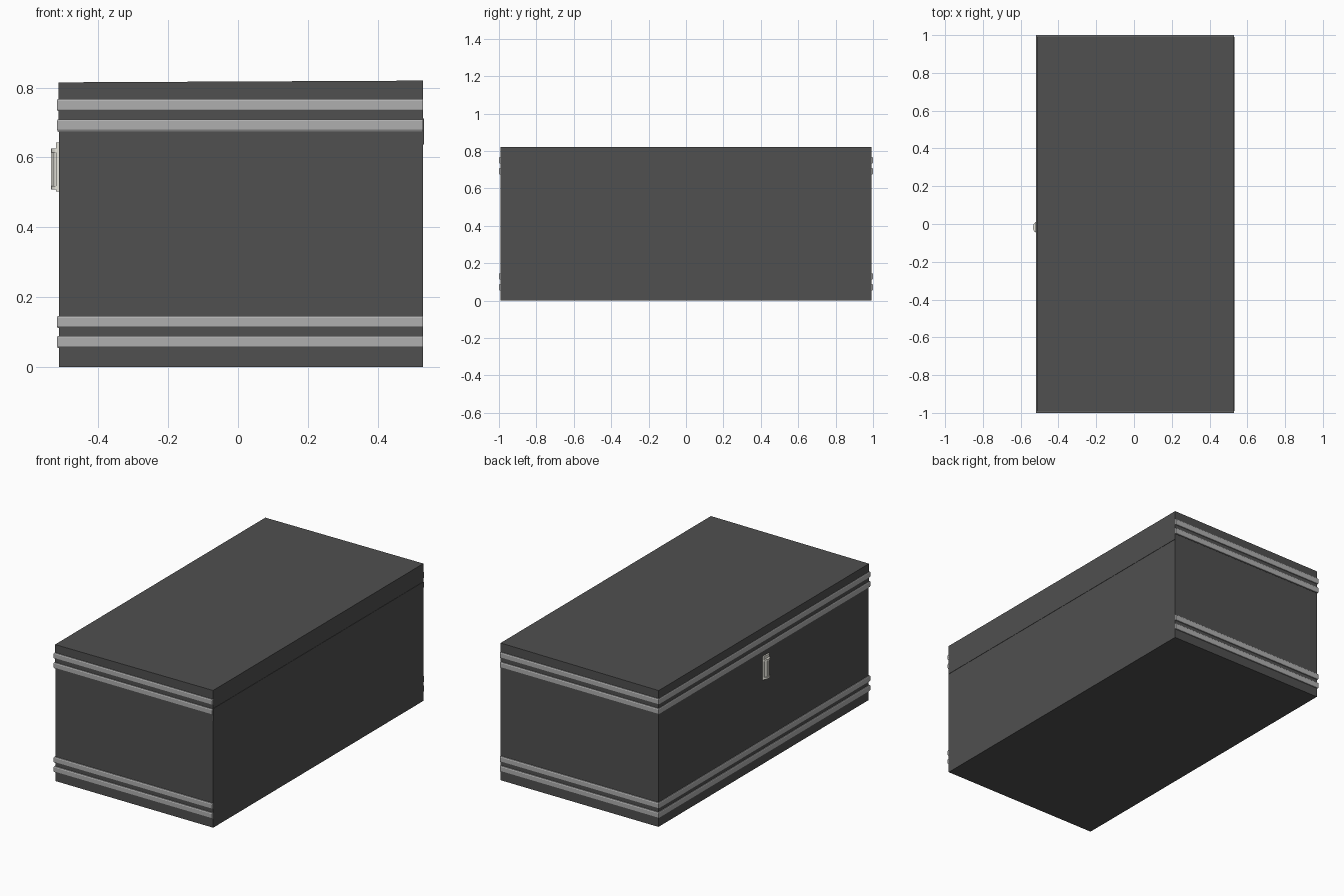
import bpy, bmesh, math

if "Cube" in bpy.data.objects:
    bpy.data.objects.remove(bpy.data.objects["Cube"])

X0, X1, Y = -0.512, 0.53, 0.991      # chest footprint
SEAM = 0.673                         # where the lid meets the body


def material(name, rgb):
    m = bpy.data.materials.new(name)
    m.diffuse_color = (*rgb, 1)
    m.use_nodes = True
    m.node_tree.nodes["Principled BSDF"].inputs["Base Color"].default_value = m.diffuse_color
    return m


DARK = material("dark_shell", (0.08, 0.08, 0.08))
TRIM = material("grey_trim", (0.43, 0.43, 0.43))
METAL = material("pale_metal", (0.8, 0.79, 0.72))


def finish(name, bm, mat):
    bmesh.ops.recalc_face_normals(bm, faces=bm.faces)
    me = bpy.data.meshes.new(name)
    bm.to_mesh(me)
    bm.free()
    me.materials.append(mat)
    ob = bpy.data.objects.new(name, me)
    bpy.context.collection.objects.link(ob)
    return ob


def box(name, lo, hi, mat, top_rise=0.0):
    """Box between two corners; top_rise lifts the +x top edge."""
    bm = bmesh.new()
    bmesh.ops.create_cube(bm, size=1)
    for v in bm.verts:
        up, right = v.co.z > 0, v.co.x > 0
        v.co = [lo[i] + (v.co[i] + 0.5) * (hi[i] - lo[i]) for i in range(3)]
        if up and right:
            v.co.z += top_rise
    return finish(name, bm, mat)


def prism(name, outline, z0, z1, mat):
    """Vertical extrusion of an xy outline."""
    bm = bmesh.new()
    face = bm.faces.new([bm.verts.new((x, y, z0)) for x, y in outline])
    ext = bmesh.ops.extrude_face_region(bm, geom=[face])["geom"]
    for v in ext:
        if isinstance(v, bmesh.types.BMVert):
            v.co.z = z1
    bm.faces.ensure_lookup_table()
    return finish(name, bm, mat)


def band(name, z):
    """Raised chamfered trim, mitred round three sides of the chest."""
    profile = [(-0.003, 0), (0.006, 0), (0.009, 0.005),
               (0.009, 0.029), (0.006, 0.034), (-0.003, 0.034)]
    bm = bmesh.new()
    rings = []
    for cx, cy, grow in ((X1, -1, 0), (X0, -1, 1), (X0, 1, 1), (X1, 1, 0)):
        rings.append([bm.verts.new((cx - grow * o * 0.7, cy * (Y + o), z + h))
                      for o, h in profile])
    n = len(profile)
    for a, b in zip(rings, rings[1:]):
        for i in range(n):
            j = (i + 1) % n
            bm.faces.new((a[i], a[j], b[j], b[i]))
    bm.faces.new(rings[0])
    bm.faces.new(rings[-1])
    return finish(name, bm, TRIM)


# Chest body and slightly raised lid
box("chest_body", (X0, -Y, 0), (X1, Y, SEAM), DARK)
box("chest_lid", (X0 - 0.002, -Y - 0.001, SEAM), (X1, Y + 0.001, 0.815), DARK, 0.005)

# Hinge flap overlapping the seam along the back
box("hinge_flap", (X1 - 0.003, -Y, 0.637), (X1 + 0.002, Y, 0.712), DARK)

# Paired trim bands
for label, z in (("base_lower", 0.055), ("base_upper", 0.112),
                 ("lid_lower", 0.675), ("lid_upper", 0.733)):
    band(label + "_band", z)

# Latch: back plate, curved pull and its recessed-looking inner ridge
LY = -0.018
box("latch_plate", (-0.521, LY - 0.028, 0.503), (-0.511, LY + 0.028, 0.643), METAL)


def arc(depth, half):
    return [(-0.520 - depth * math.sin(math.pi * i / 10),
             LY - half * math.cos(math.pi * i / 10)) for i in range(11)]


prism("latch_pull", arc(0.010, 0.022), 0.512, 0.618, METAL)
for label, z in (("lower", 0.508), ("upper", 0.614)):
    prism("latch_rim_" + label, arc(0.015, 0.026), z, z + 0.011, METAL)
box("latch_bar", (-0.535, LY - 0.007, 0.508), (-0.528, LY + 0.007, 0.625), METAL)
